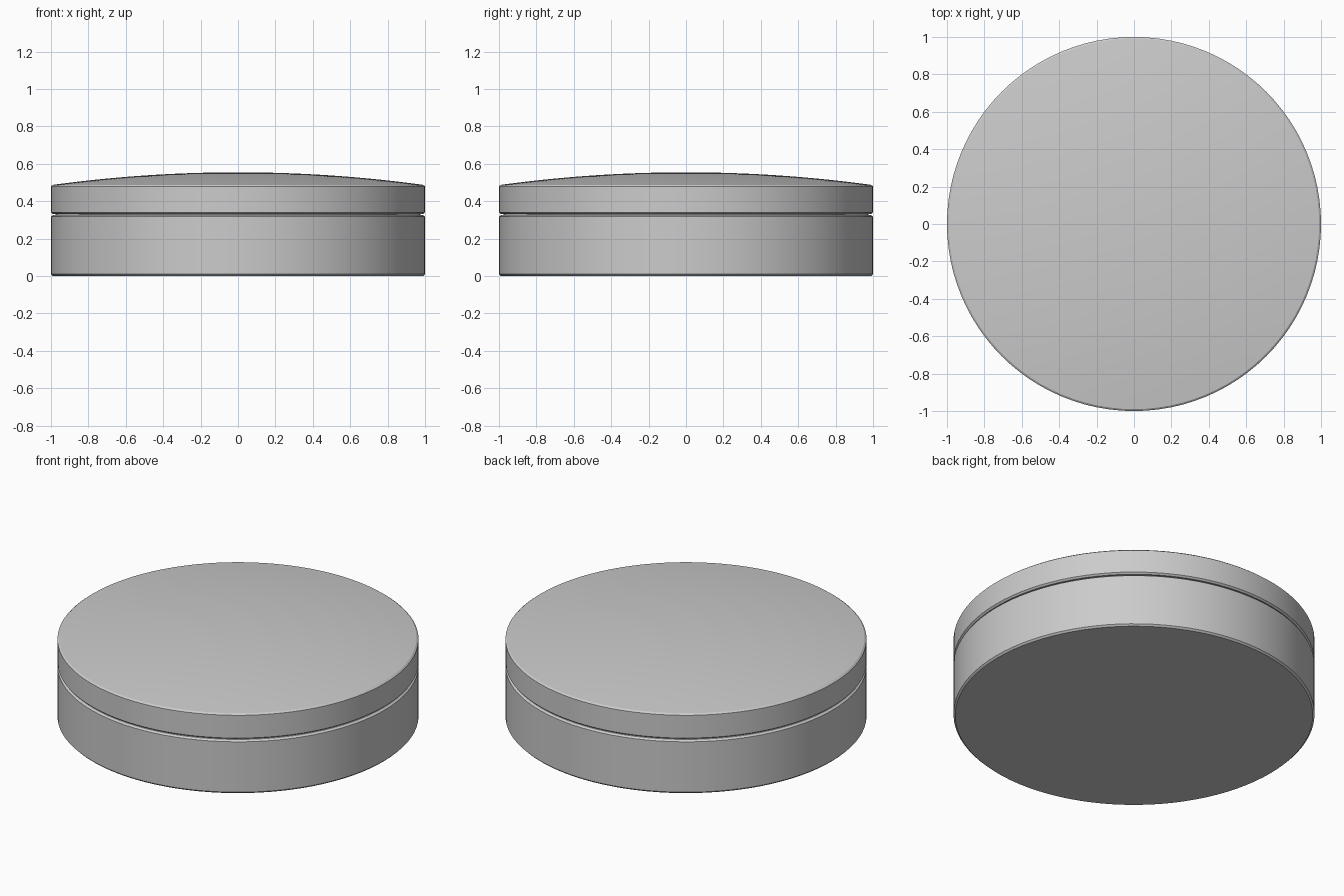
import bpy
import bmesh
import math
from mathutils import Matrix

cube = bpy.data.objects.get("Cube")
if cube:
    bpy.data.objects.remove(cube, do_unlink=True)

SEGMENTS = 96

# One plain grey for the whole tin
grey = bpy.data.materials.new("brushed grey")
grey.use_nodes = True
colour = (0.6, 0.6, 0.6, 1)
grey.diffuse_color = colour
grey.node_tree.nodes["Principled BSDF"].inputs["Base Color"].default_value = colour


def lathe(name, profile):
    """Spin a radius/height profile, from axis to axis, about z."""
    bm = bmesh.new()
    verts = [bm.verts.new((r, 0, z)) for r, z in profile]
    edges = [bm.edges.new(pair) for pair in zip(verts, verts[1:])]
    bmesh.ops.spin(bm, geom=verts + edges, cent=(0, 0, 0), axis=(0, 0, 1),
                   angle=math.tau, steps=SEGMENTS, use_duplicate=False)
    bmesh.ops.remove_doubles(bm, verts=bm.verts, dist=0.0001)
    bmesh.ops.recalc_face_normals(bm, faces=bm.faces)
    mesh = bpy.data.meshes.new(name)
    bm.to_mesh(mesh)
    bm.free()
    mesh.materials.append(grey)
    obj = bpy.data.objects.new(name, mesh)
    bpy.context.collection.objects.link(obj)
    bpy.ops.object.select_all(action="DESELECT")
    obj.select_set(True)
    bpy.context.view_layer.objects.active = obj
    bpy.ops.object.shade_smooth_by_angle(angle=math.radians(30))
    return obj


# Shallow base with chamfered rims and a neck that fits into the lid
lathe("tin_base", [(0, 0), (0.99, 0), (1, 0.01), (1, 0.318), (0.988, 0.327),
                   (0.975, 0.327), (0.975, 0.345), (0, 0.345)])

# Lid with a chamfered rim and a gently domed top
rise, rim_z, rim_r = 0.067, 0.488, 0.99
dome = [(rim_r * (1 - i / 12), rim_z + rise * (1 - (1 - i / 12) ** 2))
        for i in range(13)]
lathe("tin_lid", [(0, 0.332), (0.99, 0.332), (1, 0.341), (1, 0.48)] + dome)
